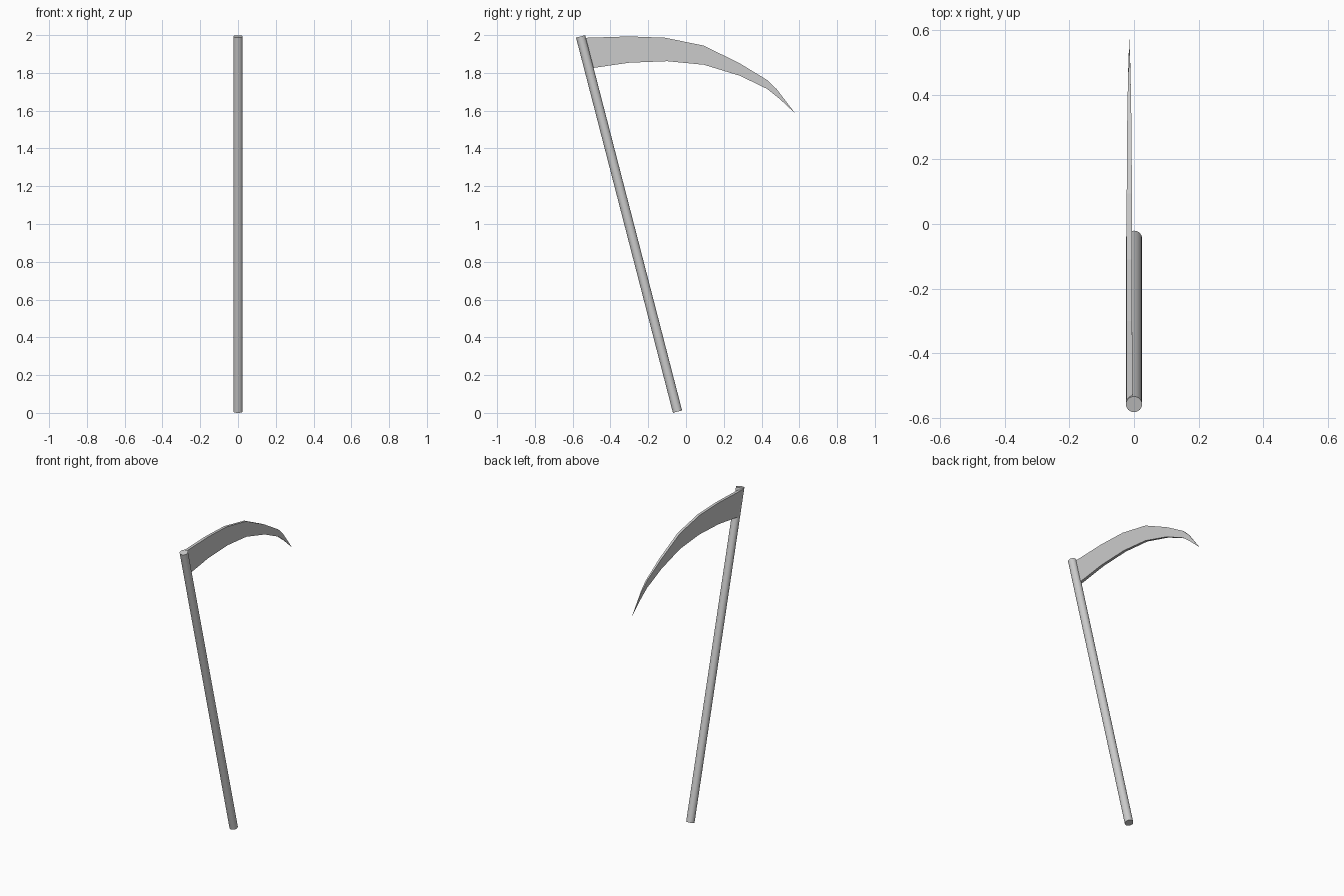
import bpy, bmesh
from mathutils import Vector

if "Cube" in bpy.data.objects:
    bpy.data.objects.remove(bpy.data.objects["Cube"])

# Handle: slim leaning cylinder
top, bottom = Vector((0, -0.558, 1.993)), Vector((0, -0.045, 0.0065))
axis = top - bottom
bpy.ops.mesh.primitive_cylinder_add(vertices=32, radius=0.025, depth=axis.length,
                                    location=(top + bottom) / 2)
handle = bpy.context.object
handle.name = "handle"
handle.rotation_euler = axis.to_track_quat('Z', 'Y').to_euler()
bpy.ops.object.shade_smooth_by_angle()

# Blade stations: spine (y, z), cutting edge (y, z), half thickness
stations = [
    ((-0.553, 1.985), (-0.514, 1.823), 0.0095),
    ((-0.30, 1.993), (-0.30, 1.854), 0.009),
    ((-0.11, 1.986), (-0.10, 1.862), 0.0085),
    ((0.095, 1.944), (0.095, 1.843), 0.008),
    ((0.285, 1.85), (0.285, 1.785), 0.007),
    ((0.43, 1.762), (0.43, 1.715), 0.0045),
    ((0.48, 1.714), (0.495, 1.663), 0.003),
]
X = -0.0145  # blade sits to one side of the handle
bm = bmesh.new()
rings = []
for spine, edge, h in stations:
    rings.append([bm.verts.new((X + s * h, *p))
                  for p, s in ((spine, -1), (spine, 1), (edge, 1), (edge, -1))])
tip = bm.verts.new((X, 0.577, 1.587))
for a, b in zip(rings, rings[1:]):
    for i in range(4):
        j = (i + 1) % 4
        bm.faces.new((a[i], a[j], b[j], b[i]))
for i in range(4):
    bm.faces.new((rings[-1][i], rings[-1][(i + 1) % 4], tip))
bm.faces.new(rings[0])
bmesh.ops.recalc_face_normals(bm, faces=bm.faces)
mesh = bpy.data.meshes.new("blade")
bm.to_mesh(mesh)
bm.free()
blade = bpy.data.objects.new("blade", mesh)
bpy.context.collection.objects.link(blade)
